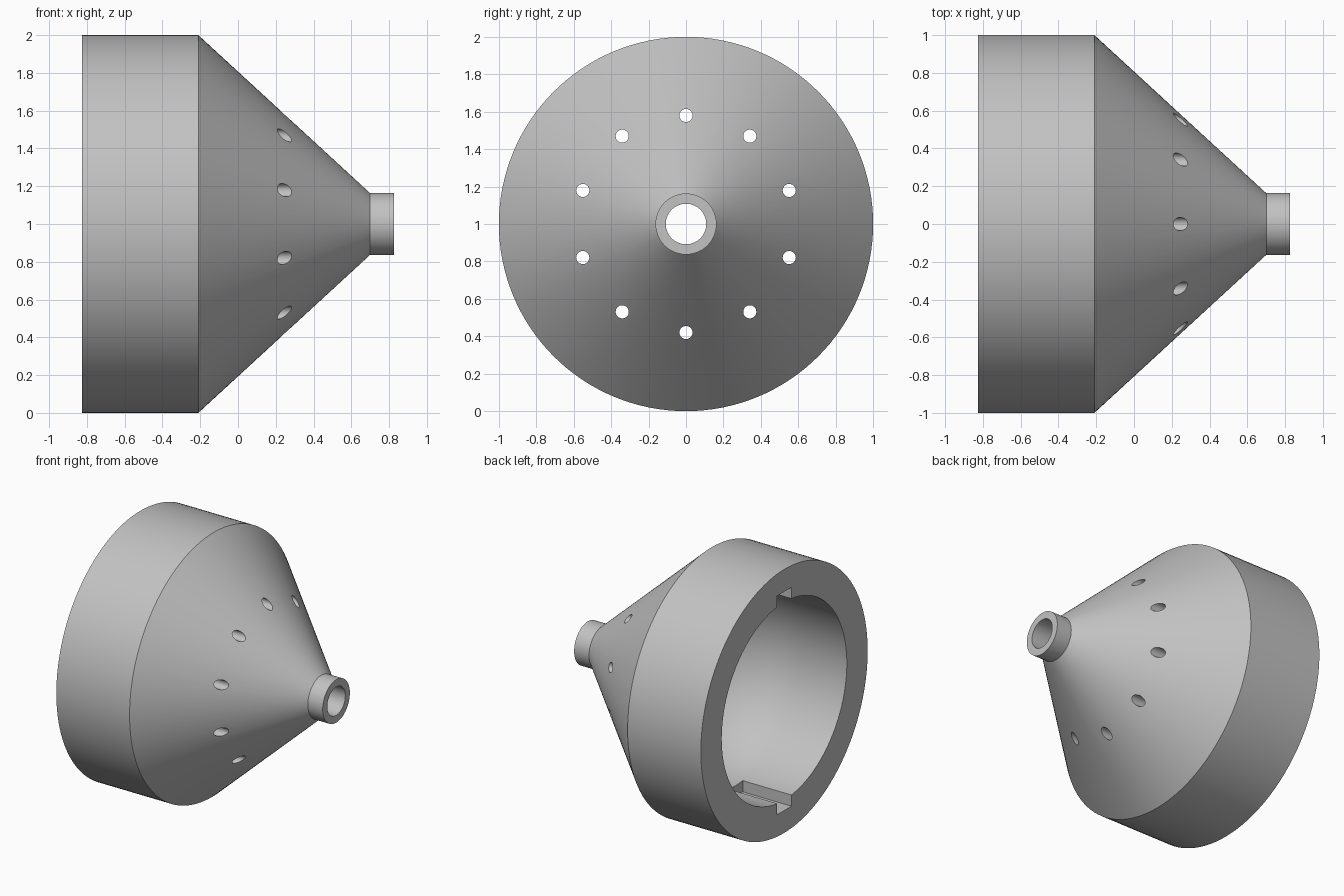
import bpy, bmesh
from math import sin, cos, pi, radians
from mathutils import Matrix, Vector

if "Cube" in bpy.data.objects:
    bpy.data.objects.remove(bpy.data.objects["Cube"], do_unlink=True)

SEGMENTS = 128
CENTRE = Vector((0, 0, 1))
BACK, SHOULDER, NECK, TIP = -0.825, -0.21, 0.70, 0.825
BORE, CAVITY, DOME_START = 0.108, 0.75, -0.42

grey = bpy.data.materials.new("plain grey")
grey.use_nodes = True
colour = (0.54, 0.54, 0.54, 1)
grey.diffuse_color = colour
grey.node_tree.nodes["Principled BSDF"].inputs["Base Color"].default_value = colour


def add_object(name, bm):
    bmesh.ops.recalc_face_normals(bm, faces=bm.faces)
    mesh = bpy.data.meshes.new(name)
    bm.to_mesh(mesh)
    bm.free()
    mesh.materials.append(grey)
    obj = bpy.data.objects.new(name, mesh)
    bpy.context.collection.objects.link(obj)
    return obj


def lathe_x(name, profile):
    """Revolve a closed (x, radius) profile about the horizontal axis."""
    bm = bmesh.new()
    rings = []
    for i in range(SEGMENTS):
        a = 2 * pi * i / SEGMENTS
        rings.append([bm.verts.new(CENTRE + Vector((x, r * cos(a), r * sin(a))))
                      for x, r in profile])
    n = len(profile)
    for i in range(SEGMENTS):
        here, there = rings[i], rings[(i + 1) % SEGMENTS]
        for j in range(n):
            k = (j + 1) % n
            bm.faces.new((here[j], here[k], there[k], there[j]))
    return add_object(name, bm)


# Shell: drum, cone and neck outside; cylinder, dome and bore inside
outside = [(BACK, 1), (SHOULDER, 1), (NECK, 0.163), (TIP, 0.163)]
dome = []
for i in range(25):
    a = i / 24 * radians(81.7)
    dome.append((DOME_START + CAVITY * sin(a), CAVITY * cos(a)))
dome[-1] = (dome[-1][0], BORE)
inside = [(BACK, CAVITY)] + dome + [(TIP, BORE)]
body = lathe_x("cone_housing", outside + inside[::-1])

# Cutter for the ring of ten vent holes
bm = bmesh.new()
for i in range(10):
    a = pi / 2 + 2 * pi * i / 10
    place = Matrix.Translation(CENTRE + Vector((0.2, 0.58 * cos(a), 0.58 * sin(a))))
    bmesh.ops.create_cone(bm, cap_ends=True, segments=32, radius1=0.035,
                          radius2=0.035, depth=0.8,
                          matrix=place @ Matrix.Rotation(pi / 2, 4, 'Y'))
vents = add_object("vent_cutter", bm)

# Cutter for the two opposite key slots in the open end
bm = bmesh.new()
bmesh.ops.create_cube(bm, size=1)
bmesh.ops.scale(bm, vec=(0.5, 0.17, 1.66), verts=bm.verts)
bmesh.ops.translate(bm, vec=CENTRE + Vector((-0.667, 0, 0)), verts=bm.verts)
slots = add_object("slot_cutter", bm)

# Cut the holes and slots, then smooth
bpy.ops.object.select_all(action='DESELECT')
body.select_set(True)
bpy.context.view_layer.objects.active = body
for cutter in (vents, slots):
    cutter.hide_render = True
    cut = body.modifiers.new(cutter.name, 'BOOLEAN')
    cut.operation = 'DIFFERENCE'
    cut.solver = 'EXACT'
    cut.object = cutter
    bpy.ops.object.modifier_apply(modifier=cut.name)
    bpy.data.objects.remove(cutter, do_unlink=True)
bpy.ops.object.shade_smooth_by_angle(angle=radians(30))
